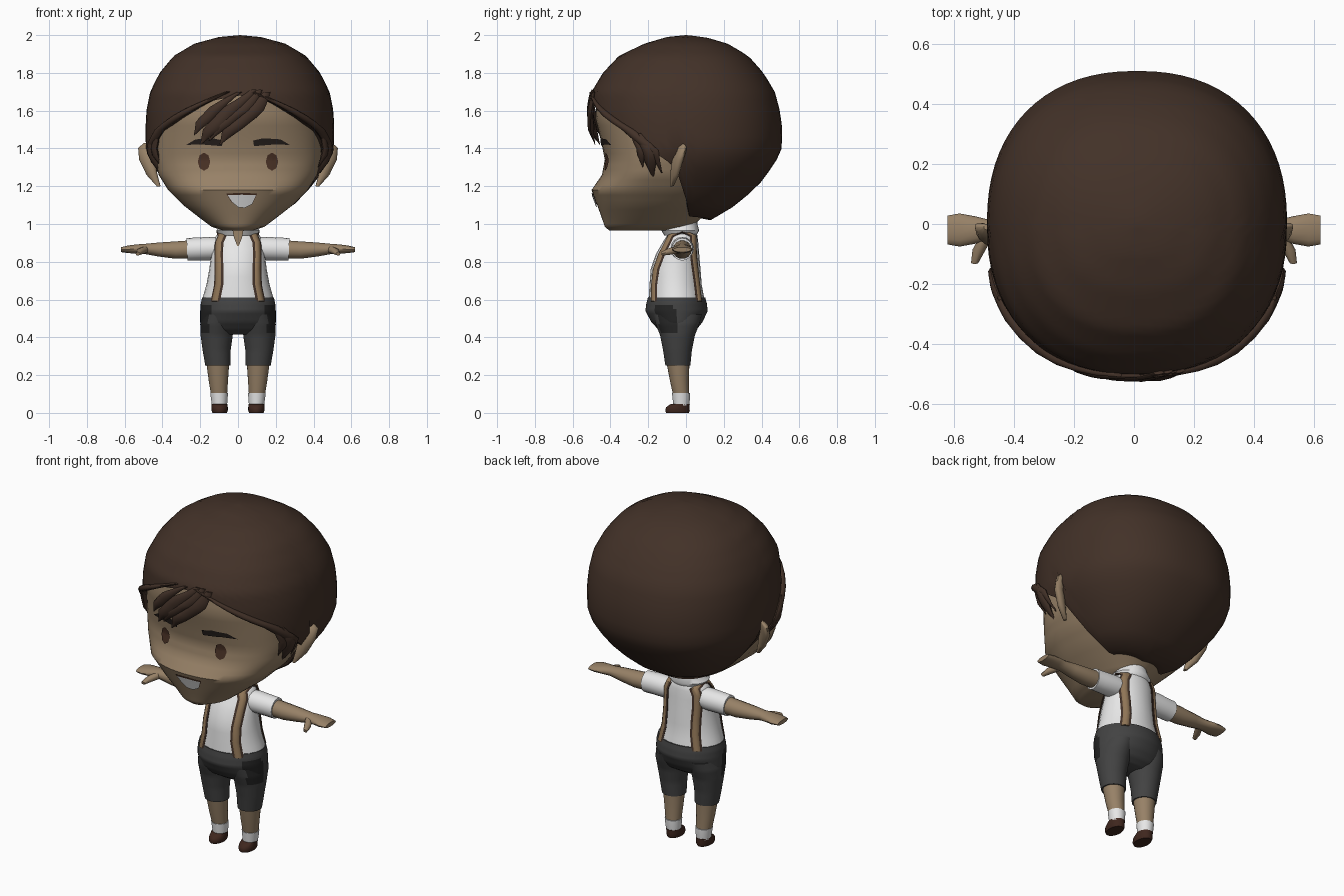
import bpy, bmesh, math
from mathutils import Vector

if "Cube" in bpy.data.objects:
    bpy.data.objects.remove(bpy.data.objects["Cube"])

def mat(name, r, g, b):
    m = bpy.data.materials.new(name)
    m.diffuse_color = (r, g, b, 1)
    m.use_nodes = True
    m.node_tree.nodes["Principled BSDF"].inputs["Base Color"].default_value = m.diffuse_color
    return m

SKIN = mat("skin tan", .31, .22, .135)
HAIR = mat("hair brown", .055, .031, .021)
WHITE = mat("white cloth", .85, .85, .85)
PANTS = mat("charcoal cloth", .055, .055, .055)
PATCH = mat("dark pocket", .018, .018, .018)
EYE = mat("eye brown", .065, .03, .018)
BROW = mat("brow black", .018, .013, .011)
SHOE = mat("shoe brown", .05, .02, .013)
STRAP = mat("strap tan", .28, .18, .095)

def finish(name, rings, mats, caps=True, closed=True, rule=None, angle=50):
    """Skin a list of point rings into one object."""
    bm = bmesh.new()
    vs = [[bm.verts.new(p) for p in r] for r in rings]
    n = len(rings[0])
    for a, b in zip(vs, vs[1:]):
        for i in range(n if closed else n - 1):
            j = (i + 1) % n
            bm.faces.new((a[i], a[j], b[j], b[i]))
    if caps:
        bm.faces.new(vs[0][::-1])
        bm.faces.new(vs[-1])
    bmesh.ops.remove_doubles(bm, verts=bm.verts, dist=1e-5)
    bmesh.ops.recalc_face_normals(bm, faces=bm.faces)
    if rule:
        for f in bm.faces:
            f.material_index = rule(f.calc_center_median())
    me = bpy.data.meshes.new(name)
    bm.to_mesh(me)
    bm.free()
    for m in mats:
        me.materials.append(m)
    me.shade_smooth()
    me.set_sharp_from_angle(angle=math.radians(angle))
    ob = bpy.data.objects.new(name, me)
    bpy.context.collection.objects.link(ob)
    return ob

def at(table, z):
    """Interpolate table rows (first column is the key)."""
    up = table[0][0] < table[-1][0]
    rows = table if up else table[::-1]
    z = min(max(z, rows[0][0]), rows[-1][0])
    for a, b in zip(rows, rows[1:]):
        if z <= b[0]:
            t = (z - a[0]) / (b[0] - a[0])
            return [p + (q - p) * t for p, q in zip(a[1:], b[1:])]

def spow(v, e):
    return math.copysign(abs(v) ** e, v)

def subdivide(rows, k):
    out = [[p + (q - p) * i / k for p, q in zip(a, b)] for a, b in zip(rows, rows[1:]) for i in range(k)]
    return out + [list(rows[-1])]

def loft(name, rows, mats, side=1, n=24, k=1, rule=None, angle=50):
    """Upright shape from rows of z, cx, rx, cy, ry."""
    rings = [[(side * (cx + rx * math.cos(2 * math.pi * i / n)), cy + ry * math.sin(2 * math.pi * i / n), z)
              for i in range(n)] for z, cx, rx, cy, ry in subdivide(rows, k)]
    return finish(name, rings, mats, rule=rule, angle=angle)

def sweep(name, path, sizes, us, m, n=12):
    """Tapered tube along a path; us gives the width direction(s)."""
    P = [Vector(p) for p in path]
    if not isinstance(us, list):
        us = [us] * len(P)
    rings = []
    for i, p in enumerate(P):
        t = P[min(i + 1, len(P) - 1)] - P[max(i - 1, 0)]
        u = Vector(us[i]).normalized()
        v = u.cross(t).normalized()
        ru, rv = sizes[i]
        rings.append([p + u * ru * math.cos(2 * math.pi * j / n) + v * rv * math.sin(2 * math.pi * j / n)
                      for j in range(n)])
    return finish(name, rings, [m])

# Head: z, half width, centre y, front y, back y
HEAD = [(.965, .08, -.25, -.405, -.03), (.985, .14, -.24, -.43, .03), (1.03, .20, -.22, -.445, .08),
        (1.10, .29, -.20, -.47, .16), (1.18, .37, -.18, -.50, .24), (1.26, .42, -.16, -.445, .30),
        (1.34, .44, -.14, -.43, .35), (1.44, .445, -.12, -.45, .38), (1.56, .45, -.08, -.48, .38),
        (1.68, .43, -.05, -.47, .36), (1.80, .36, -.02, -.40, .30), (1.90, .20, 0, -.2, .2)]
NH = 2.2
def head_ring(z, hw, cy, yf, yb, n=56):
    pts = []
    for i in range(n):
        a = 2 * math.pi * i / n
        c = math.cos(a)
        pts.append((hw * spow(math.sin(a), 2 / NH), cy + abs(spow(c, 2 / NH)) * ((yf if c > 0 else yb) - cy), z))
    return pts
def face_y(x, z):
    hw, cy, yf, yb = at(HEAD, z)
    return cy + (yf - cy) * max(0, 1 - (abs(x) / hw) ** NH) ** (1 / NH)
finish("head", [head_ring(*r) for r in subdivide(HEAD, 3)], [SKIN])

# Face details: thin patches projected on the face
def patch(name, cx, cz, outline, m, lift=.007):
    outline = [p[:2] for p in subdivide(outline + outline[:1], 3)[:-1]]
    rings = []
    for s in (0, .35, .7, 1):
        pts = [(cx + x * s, cz + z * s) for x, z in outline]
        rings.append([(x, face_y(x, z) - lift, z) for x, z in pts])
    finish(name, rings, [m], caps=False)

oval = [(.033 * math.cos(i * math.pi / 4), .048 * math.sin(i * math.pi / 4)) for i in range(8)]
for s in (-1, 1):
    patch("eye", s * .18, 1.33, oval, EYE)
    patch("eyebrow", s * .175, 1.43, [(-s * .095, .012), (-s * .04, .024), (s * .05, .018), (s * .1, -.012),
                                      (s * .03, -.008), (-s * .09, -.018)], BROW)
patch("mouth_line", .02, 1.135, [(-.082, .026), (0, .030), (.082, .026), (.06, -.02), (0, -.045), (-.055, -.02)], EYE, .006)
patch("teeth", .02, 1.135, [(-.075, .018), (0, .02), (.075, .018), (.055, -.03), (.015, -.05), (-.02, -.046), (-.05, -.02)], WHITE, .009)

# Ears
for s in (-1, 1):
    sweep("ear", [(s * .42, -.075, 1.2), (s * .455, -.06, 1.26), (s * .483, -.045, 1.34), (s * .497, -.02, 1.40),
                  (s * .49, -.01, 1.425)],
          [(.01, .01), (.032, .02), (.046, .025), (.036, .02), (.01, .01)], (s * .85, .5, 0), SKIN)

# Hair cap: z, half width, front depth, back depth
CAP = [(2.0, 0, 0, 0), (1.99, .11, .10, .10), (1.955, .24, .22, .22), (1.89, .35, .355, .33), (1.80, .425, .44, .41),
       (1.70, .475, .50, .47), (1.60, .495, .505, .497), (1.50, .50, .50, .51), (1.38, .497, .475, .505),
       (1.30, .455, .455, .455), (1.20, .38, .43, .38), (1.10, .285, .4, .265), (1.02, .15, .3, .13)]
LINE = [(0, 1.68), (.28, 1.65), (.51, 1.59), (.75, 1.53), (.96, 1.49), (1.17, 1.41), (1.35, 1.35),
        (1.48, 1.30), (1.62, 1.04), (3.15, 1.02)]
def cap_point(a, z, out=0):
    hw, f, b = at(CAP, z)
    c = math.cos(a)
    return Vector((.01 + (hw + out) * spow(math.sin(a), .88), -spow(c, .88) * ((f if c > 0 else b) + out), z))
rings = []
N = 72
ANG = [2 * math.pi * i / N - math.pi for i in range(N)]
for k in range(25):
    t = (k / 24) ** 1.7
    rings.append([cap_point(a, 2 - (2 - at(LINE, abs(a))[0]) * t) for a in ANG])
rings.append([(p.x * .6, p.y * .6, p.z + .01) for p in rings[-1]])
finish("hair_cap", rings, [HAIR], caps=False)

# Hair locks: paths given as (angle, height) over the cap
def lock(name, pts, w, d, tail=None):
    pts = subdivide(pts, 3)
    n = len(pts) - 1
    sizes = []
    for i in range(n + 1):
        f = max(.08, min(1, 3 * (1 - i / n)) * min(1, .35 + 2 * i / n))
        sizes.append((w * f, d * f))
    sweep(name, [cap_point(a, z, .004) for a, z in pts], sizes,
          [(math.cos(a), math.sin(a), 0) for a, z in pts], HAIR, 8)

for pts, w in (([(.26, 1.70), (.12, 1.60), (-.06, 1.50), (-.17, 1.42)], .05),
               ([(.12, 1.71), (-.05, 1.62), (-.25, 1.50), (-.38, 1.42)], .05),
               ([(.18, 1.71), (.02, 1.60), (-.15, 1.52), (-.28, 1.44)], .045),
               ([(0, 1.70), (-.2, 1.62), (-.35, 1.54), (-.45, 1.47)], .04)):
    lock("fringe_lock", pts, w, .016)
for s in (-1, 1):
    lock("hairline_lock", [(s * .1, 1.70), (s * .5, 1.61), (s * .96, 1.50), (s * 1.25, 1.39), (s * 1.33, 1.27)], .04, .02)
    lock("sideburn", [(s * 1.1, 1.48), (s * 1.2, 1.38), (s * 1.22, 1.24)], .035, .02)
    lock("sideburn", [(s * 1.0, 1.50), (s * 1.1, 1.40), (s * 1.1, 1.30)], .025, .016)

# Shirt, collar and neck opening
SHIRT = [(.60, 0, .19, -.05, .148), (.68, 0, .167, -.055, .138), (.76, 0, .152, -.055, .132), (.84, 0, .142, -.045, .115),
         (.90, 0, .135, -.03, .095), (.94, 0, .115, -.02, .08), (.97, 0, .07, -.02, .068)]
loft("shirt", SHIRT, [WHITE], k=2)
loft("collar", [(.94, 0, .10, -.03, .085), (.965, 0, .115, -.03, .10), (1.0, 0, .085, -.02, .08), (1.04, 0, .08, -.01, .07)], [WHITE])
finish("neck_opening", [[(-.032, -.134, .985), (.032, -.134, .985)], [(-.022, -.136, .93), (.022, -.136, .93)],
                        [(-.001, -.135, .875), (.001, -.135, .875)]], [SKIN], caps=False, closed=False)

# Suspenders: dark edging under a tan band
def strap(name, s, w, d, m):
    path, us = [], []
    front = [(.59, .12), (.68, .102), (.76, .10), (.84, .102), (.90, .10), (.935, .085)]
    for sign, seq in ((-1, front), (1, front[::-1])):
        for z, x in seq:
            _, rx, cy, ry = at(SHIRT, z)
            q = math.sqrt(1 - (x / rx) ** 2)
            path.append((s * x, cy + sign * (ry * q + .004), z))
            us.append((1, -sign * s * ry / rx * (x / rx) / q, 0))
        if sign < 0:
            path.append((s * .085, -.02, .958))
            us.append((1, 0, 0))
    sweep(name, path, [(w, d)] * len(path), us, m, 8)
for s in (-1, 1):
    strap("strap_edge", s, .029, .008, HAIR)
    strap("strap", s, .022, .013, STRAP)

# Arms and hands
for s in (-1, 1):
    sweep("sleeve", [(s * x, -.02, z) for x, z in ((.07, .872), (.15, .87), (.22, .868), (.27, .866))],
          [(.06, .055), (.062, .062), (.058, .06), (.056, .06)], (0, 1, 0), WHITE, 16)
    sweep("arm", [(s * x, -.02, z) for x, z in ((.2, .868), (.33, .862), (.42, .865), (.49, .868), (.53, .868), (.58, .866), (.62, .864))],
          [(.05, .05), (.05, .047), (.043, .038), (.036, .028), (.046, .025), (.055, .021), (.048, .013)], (0, 1, 0), SKIN, 14)
    sweep("thumb", [(s * .49, -.04, .865), (s * .515, -.085, .855), (s * .53, -.13, .842)],
          [(.022, .02), (.022, .018), (.012, .01)], (1, 0, 0), SKIN, 8)

# Trousers with darker side pockets
def pocket(c):
    lean = (.56 - c.z) * .25
    return 1 if abs(c.x) > .135 and -.165 + lean < c.y < -.06 + lean * .4 and .42 < c.z < .565 else 0
loft("trouser_seat", [(.415, 0, .13, -.045, .06), (.44, 0, .19, -.045, .10), (.48, 0, .2, -.048, .135), (.54, 0, .2, -.05, .165),
                      (.58, 0, .197, -.05, .16), (.61, 0, .19, -.05, .152)], [PANTS, PATCH], n=56, k=4, rule=pocket)
for s in (-1, 1):
    loft("trouser_leg", [(.25, .107, .066, -.043, .066), (.33, .113, .074, -.045, .076), (.41, .113, .085, -.045, .092),
                         (.47, .11, .09, -.045, .115), (.52, .10, .09, -.045, .13)], [PANTS, PATCH], s, 40, 5, pocket)
    # Shins, socks and shoes
    loft("shin", [(.09, .1, .042, -.025, .042), (.17, .104, .051, -.035, .05), (.26, .107, .06, -.042, .06)], [SKIN], s)
    loft("sock", [(.04, .098, .04, -.025, .042), (.075, .099, .044, -.025, .046), (.105, .1, .047, -.026, .048)], [WHITE], s)
    loft("shoe", [(0, .097, .038, -.045, .06), (.012, .097, .043, -.045, .065), (.03, .097, .043, -.043, .062),
                  (.048, .098, .042, -.03, .05)], [SHOE], s)
